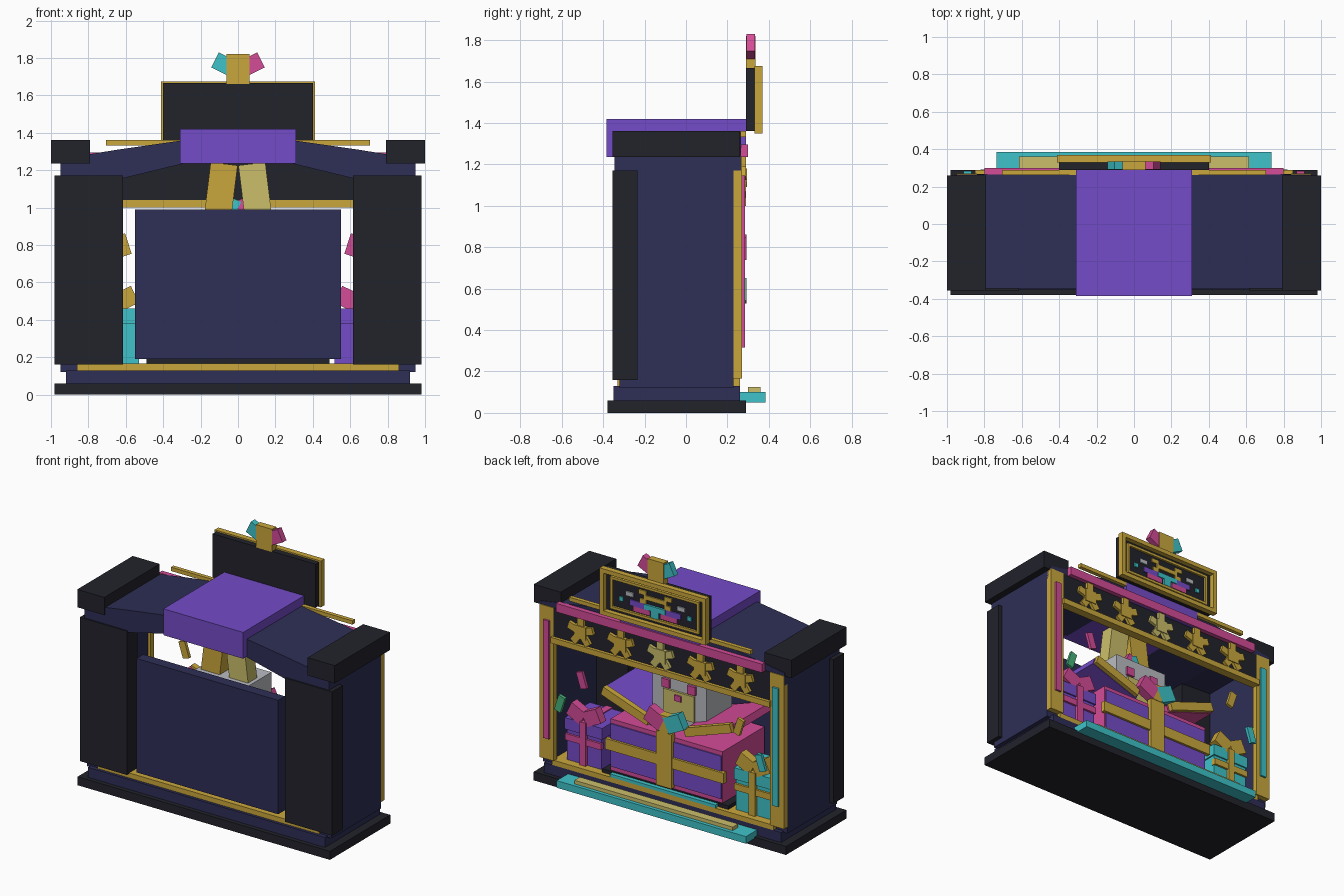
import bpy
import bmesh
from math import radians, sin, cos, pi

if "Cube" in bpy.data.objects:
    bpy.data.objects.remove(bpy.data.objects["Cube"], do_unlink=True)


def material(name, rgb):
    linear = [((c / 255 + 0.055) / 1.055) ** 2.4 for c in rgb] + [1]
    mat = bpy.data.materials.new(name)
    mat.use_nodes = True
    mat.diffuse_color = linear
    shader = mat.node_tree.nodes["Principled BSDF"]
    shader.inputs["Base Color"].default_value = linear
    return mat


black = material("charcoal black", (34, 35, 43))
navy = material("navy blue", (46, 46, 86))
purple = material("violet purple", (116, 76, 200))
gold = material("gold", (202, 167, 60))
khaki = material("pale gold", (203, 190, 106))
cyan = material("cyan", (62, 196, 202))
pink = material("magenta pink", (212, 76, 152))
grey = material("light grey", (186, 188, 194))
green = material("mint green", (72, 178, 124))


def finish(name, bm, mat):
    bmesh.ops.recalc_face_normals(bm, faces=bm.faces)
    mesh = bpy.data.meshes.new(name)
    bm.to_mesh(mesh)
    bm.free()
    mesh.materials.append(mat)
    obj = bpy.data.objects.new(name, mesh)
    bpy.context.scene.collection.objects.link(obj)
    return obj


def block(name, mat, centre, size, tilt=0):
    """Box given by centre and size, tilted about the depth axis."""
    bm = bmesh.new()
    bmesh.ops.create_cube(bm, size=1)
    bmesh.ops.scale(bm, vec=size, verts=bm.verts)
    obj = finish(name, bm, mat)
    obj.location = centre
    obj.rotation_euler.y = radians(tilt)
    return obj


def span(name, mat, x, y, z):
    """Box given by its limits along each axis."""
    lims = (x, y, z)
    return block(name, mat, [(a + b) / 2 for a, b in lims], [b - a for a, b in lims])


def wide(name, mat, half, y, z):
    return span(name, mat, (-half, half), y, z)


def pair(name, mat, x, y, z):
    span(name + "_left", mat, x, y, z)
    span(name + "_right", mat, (-x[1], -x[0]), y, z)


def prism(name, mat, profile, y):
    bm = bmesh.new()
    face = bm.faces.new([bm.verts.new((px, y[0], pz)) for px, pz in profile])
    ext = bmesh.ops.extrude_face_region(bm, geom=[face])
    verts = [v for v in ext["geom"] if isinstance(v, bmesh.types.BMVert)]
    bmesh.ops.translate(bm, vec=(0, y[1] - y[0], 0), verts=verts)
    return finish(name, bm, mat)


def bow(name, right_mat, left_mat, x, y, z, size, gap):
    """Two tilted square loops either side of a knot."""
    for side, mat in ((-1, right_mat), (1, left_mat)):
        block(name + "_loop", mat, (x + side * gap, y, z), size, -side * 26)


# Base and floor
wide("base", black, 0.98, (-0.38, 0.29), (0, 0.06))
wide("base_step", navy, 0.92, (-0.35, 0.26), (0.06, 0.13))
wide("floor", gold, 0.86, (-0.33, 0.26), (0.13, 0.165))
wide("counter_lip", cyan, 0.735, (0.26, 0.385), (0.05, 0.1))
wide("counter_trim", khaki, 0.615, (0.3, 0.36), (0.1, 0.125))
wide("gift_plinth", black, 0.49, (-0.28, 0.23), (0.165, 0.19))
wide("plinth_trim", cyan, 0.41, (0.23, 0.26), (0.165, 0.187))

# Walls, pillars and closed panel
pair("side_wall", navy, (0.86, 0.95), (-0.32, 0.23), (0.12, 1.24))
pair("pillar", black, (0.615, 0.98), (-0.355, -0.235), (0.16, 1.17))
wide("front_panel", navy, 0.55, (-0.34, -0.265), (0.19, 0.99))

# Roof
for side in (-1, 1):
    half = [(0.95, 1.17), (0.95, 1.26), (0.64, 1.31), (0.29, 1.36), (0.29, 1.235), (0.62, 1.155)]
    prism("roof_slope", navy, [(side * px, pz) for px, pz in half], (-0.345, 0.265))
pair("roof_cap", black, (0.79, 1.0), (-0.355, 0.26), (1.235, 1.36))
wide("roof_keystone", purple, 0.31, (-0.385, 0.29), (1.235, 1.42))
wide("roof_trim", gold, 0.705, (0.262, 0.29), (1.333, 1.36))

# Opening frame
pair("frame_post", gold, (0.84, 0.95), (0.23, 0.27), (0.165, 1.24))
for side, mat in ((-1, cyan), (1, pink)):
    block("post_strip", mat, (side * 0.89, 0.274, 0.73), (0.045, 0.02, 0.83))
wide("lintel", black, 0.85, (0.23, 0.268), (1.03, 1.24))
wide("lintel_trim", gold, 0.85, (0.23, 0.29), (1.0, 1.04))
wide("lintel_bar", pink, 0.8, (0.265, 0.3), (1.235, 1.295))

# Five star badges on the lintel
for i in range(-2, 3):
    mat = gold if i else khaki
    cx, cz = i * 0.31, 1.135
    block("star_core", mat, (cx, 0.28, cz), (0.09, 0.03, 0.09))
    for k in range(5):
        a = k * 2 * pi / 5
        block("star_arm", mat, (cx + 0.06 * sin(a), 0.278, cz + 0.06 * cos(a)),
              (0.05, 0.022, 0.08), k * 72)


def frame(name, half, z, bar, y):
    wide(name + "_top", gold, half, y, (z[1] - bar, z[1]))
    wide(name + "_bottom", gold, half, y, (z[0], z[0] + bar))
    pair(name + "_side", gold, (half - bar, half), y, z)


# Sign with nested frames and a picture
wide("sign_board", black, 0.4, (0.29, 0.335), (1.36, 1.665))
frame("sign_frame", 0.412, (1.35, 1.675), 0.03, (0.33, 0.37))
frame("sign_inner_frame", 0.345, (1.4, 1.625), 0.018, (0.33, 0.35))
art = (0.335, 0.344)
pair("sign_cloud", grey, (0.17, 0.23), art, (1.52, 1.55))
pair("sign_crown_tip", gold, (0.07, 0.13), art, (1.56, 1.59))
pair("sign_crown_foot", gold, (0.07, 0.12), art, (1.5, 1.53))
wide("sign_crown", gold, 0.09, art, (1.53, 1.56))
pair("sign_purple", purple, (0.05, 0.2), art, (1.46, 1.5))
pair("sign_pink", pink, (0.04, 0.17), art, (1.425, 1.46))
pair("sign_dot", cyan, (0.25, 0.28), art, (1.47, 1.5))
wide("sign_tee_top", cyan, 0.08, (0.335, 0.35), (1.465, 1.5))
wide("sign_tee_stem", cyan, 0.03, (0.335, 0.35), (1.42, 1.465))

# Finial bow
wide("finial", gold, 0.062, (0.289, 0.336), (1.66, 1.82))
bow("finial", cyan, pink, 0, 0.3125, 1.767, (0.1, 0.043, 0.09), 0.078)

# Large open gift
wide("gift_box", pink, 0.435, (-0.25, 0.215), (0.19, 0.55))
wide("gift_face", purple, 0.43, (0.215, 0.224), (0.22, 0.52))
wide("gift_ribbon_across", gold, 0.46, (0.21, 0.24), (0.34, 0.415))
wide("gift_ribbon_up", gold, 0.06, (0.21, 0.247), (0.2, 0.58))
for side, mat in ((-1, pink), (1, purple)):
    block("gift_flap", mat, (side * 0.32, -0.03, 0.66), (0.4, 0.44, 0.05), -side * 19)
    block("flap_ribbon", gold, (side * 0.32, 0.2, 0.67), (0.38, 0.04, 0.06), -side * 19)
bow("gift", cyan, pink, 0, 0.22, 0.66, (0.13, 0.06, 0.11), 0.075)
block("gift_knot", gold, (0, 0.22, 0.64), (0.07, 0.06, 0.12))

# Toy popping out of the gift
wide("toy_head", grey, 0.21, (-0.21, 0.07), (0.55, 0.94))
wide("toy_muzzle", khaki, 0.12, (0.07, 0.085), (0.62, 0.8))
pair("toy_eye", pink, (0.07, 0.13), (0.07, 0.088), (0.81, 0.87))
wide("toy_nose", pink, 0.025, (0.085, 0.095), (0.74, 0.78))
for side, mat in ((-1, gold), (1, khaki)):
    block("toy_ear", mat, (side * 0.093, -0.1, 1.08), (0.145, 0.1, 0.31), -side * 7)
bow("toy", cyan, pink, 0, -0.03, 1.0, (0.05, 0.04, 0.09), 0.025)

# Small gifts beside the large one
for name, x, body, ribbon in (("left_gift", 0.65, purple, pink), ("right_gift", -0.665, cyan, gold)):
    block(name, body, (x, 0.07, 0.31), (0.27, 0.26, 0.29))
    block(name + "_lid", body, (x, 0.07, 0.42), (0.29, 0.28, 0.08))
    block(name + "_ribbon_up", ribbon, (x, 0.07, 0.315), (0.05, 0.3, 0.305))
    block(name + "_ribbon_across", ribbon, (x, 0.2, 0.33), (0.28, 0.03, 0.045))
    bow(name, ribbon, ribbon, x, 0.18, 0.51, (0.12, 0.06, 0.1), 0.06)

# Floating confetti
for mat, x, z, tilt in ((pink, 0.61, 0.8, 18), (gold, -0.61, 0.8, -18),
                        (green, 0.78, 0.59, -18), (cyan, -0.78, 0.59, 18)):
    block("confetti", mat, (x, 0.28, z), (0.05, 0.022, 0.115), tilt)
